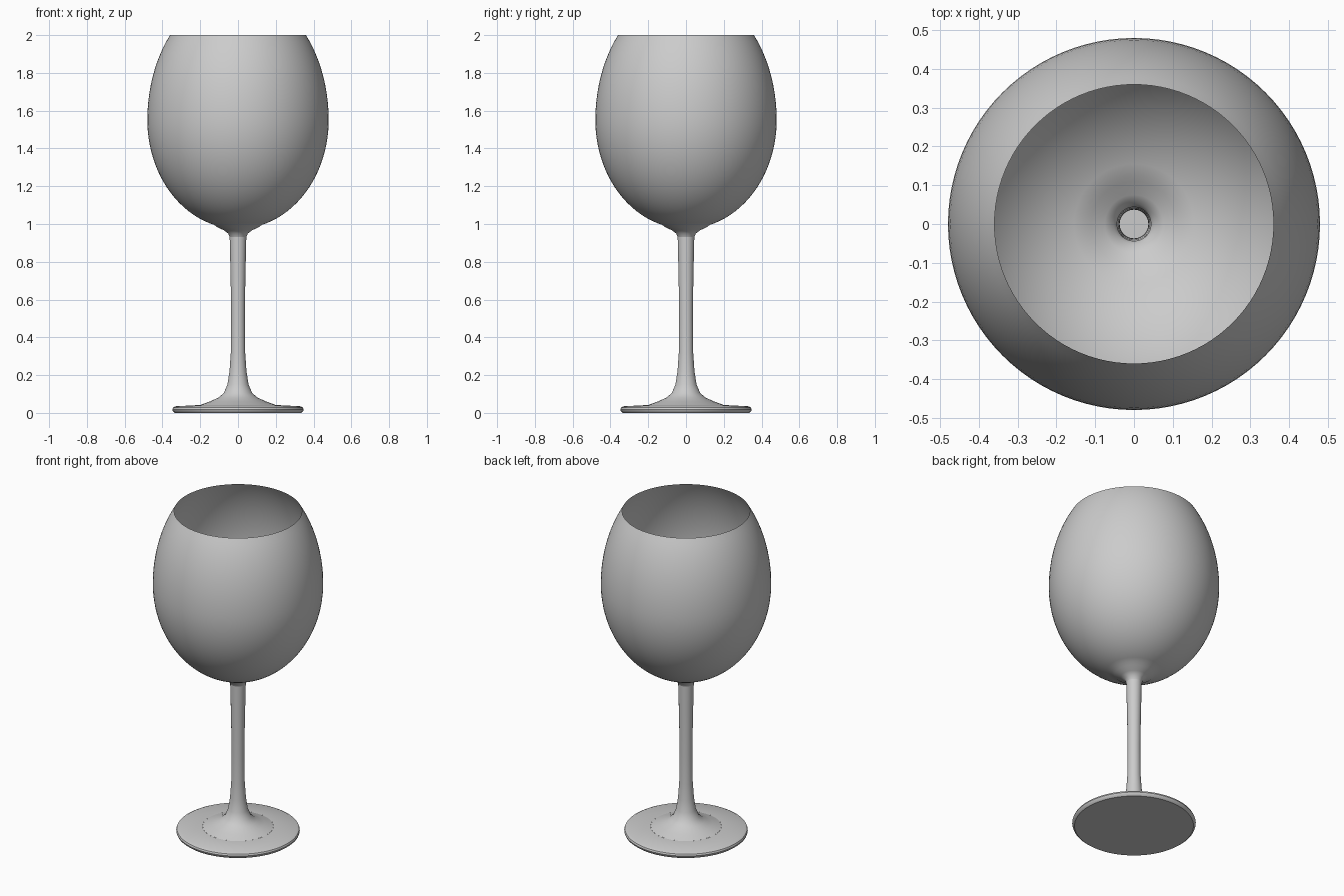
import bpy, bmesh, math

cube = bpy.data.objects.get("Cube")
if cube:
    bpy.data.objects.remove(cube, do_unlink=True)

glass = bpy.data.materials.new("grey glass")
glass.use_nodes = True
GREY = (0.6, 0.6, 0.6, 1)
glass.diffuse_color = GREY
glass.node_tree.nodes["Principled BSDF"].inputs["Base Color"].default_value = GREY


def lathe(name, profile, sides=96):
    """Revolve (radius, z) points around z; zero radius closes the end."""
    bm = bmesh.new()
    verts = [bm.verts.new((r, 0, z)) for r, z in profile]
    edges = [bm.edges.new(pair) for pair in zip(verts, verts[1:])]
    bmesh.ops.spin(bm, geom=verts + edges, cent=(0, 0, 0), axis=(0, 0, 1),
                   angle=math.tau, steps=sides, use_merge=True)
    bmesh.ops.remove_doubles(bm, verts=bm.verts, dist=1e-5)
    bm.normal_update()
    # Face the shell outwards
    wrong = sum(f.normal.dot((f.calc_center_median().x, f.calc_center_median().y, 0))
                for f in bm.faces) < 0
    if wrong:
        bmesh.ops.reverse_faces(bm, faces=bm.faces)
    mesh = bpy.data.meshes.new(name)
    bm.to_mesh(mesh)
    bm.free()
    mesh.materials.append(glass)
    obj = bpy.data.objects.new(name, mesh)
    bpy.context.collection.objects.link(obj)
    bpy.ops.object.select_all(action="DESELECT")
    obj.select_set(True)
    bpy.context.view_layer.objects.active = obj
    bpy.ops.object.shade_smooth_by_angle(angle=math.radians(35))
    return obj


# Bowl: thin open shell, two half ellipses meeting at the widest ring
WIDEST, RADIUS, UPPER, LOWER = 1.55, 0.48, 0.68, 0.575
bowl = [(0.044, 0.93), (0.052, 0.95), (0.075, 0.967), (0.11, 0.983)]
start = math.asin((0.995 - WIDEST) / LOWER)
end = math.asin((2 - WIDEST) / UPPER)
for i in range(33):
    a = start + (end - start) * i / 32
    height = UPPER if a > 0 else LOWER
    bowl.append((RADIUS * math.cos(a), WIDEST + height * math.sin(a)))
lathe("bowl", bowl)

# Stem: hollow tube flaring into the foot
lathe("stem", [(0.2, 0.042), (0.15, 0.06), (0.105, 0.08), (0.075, 0.105),
               (0.056, 0.15), (0.045, 0.22), (0.038, 0.32), (0.037, 0.5),
               (0.038, 0.65), (0.041, 0.8), (0.044, 0.93)], 32)

# Foot: flat disc with a rounded rim, closed underneath
lathe("foot", [(0, 0), (0.335, 0), (0.345, 0.008), (0.348, 0.018),
               (0.344, 0.028), (0.33, 0.035), (0.2, 0.042)])
